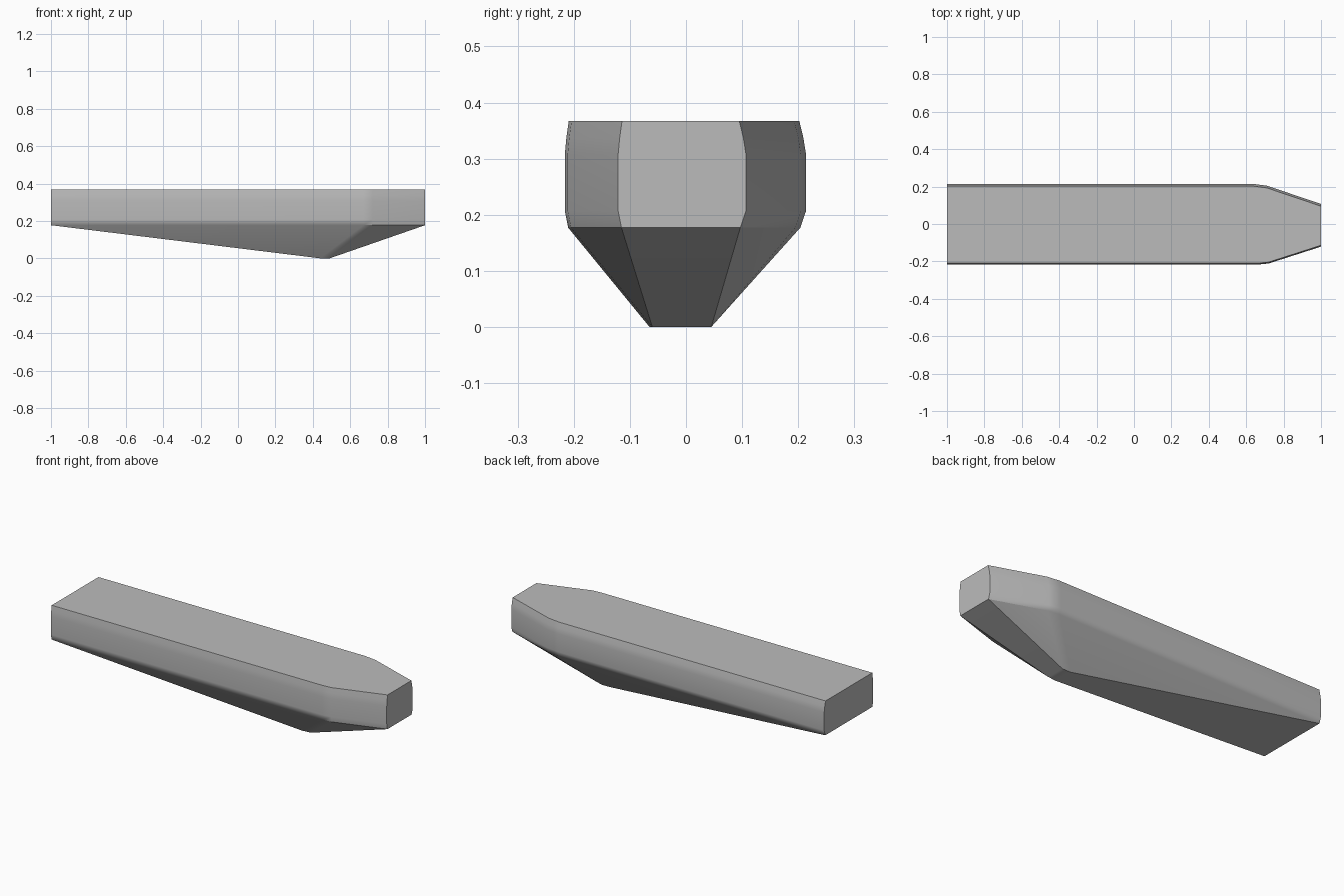
import bpy
import bmesh

cube = bpy.data.objects.get("Cube")
if cube:
    bpy.data.objects.remove(cube, do_unlink=True)

grey = bpy.data.materials.new("hull grey")
grey.use_nodes = True
colour = (0.5, 0.5, 0.5, 1)
grey.diffuse_color = colour
grey.node_tree.nodes["Principled BSDF"].inputs["Base Color"].default_value = colour

TOP, CHINE = 0.367, 0.177

# Stations from stern to bow: (side x, side y, keel x, keel y); no keel at the ends
LEFT = [(-1, 0.214, None, 0), (0.64, 0.214, 0.44, 0.045),
        (0.71, 0.205, 0.49, 0.045), (1, 0.107, None, 0)]
RIGHT = [(-1, -0.216, None, 0), (0.67, -0.216, 0.44, -0.065),
         (0.72, -0.211, 0.49, -0.06), (1, -0.121, None, 0)]


def half_section(bm, station, edge):
    """Points of one side from the deck edge down to the keel."""
    x, y, keel_x, keel_y = station
    inward = -edge if y > 0 else edge
    profile = [(inward, TOP), (inward * 0.4, TOP - 0.03), (0, TOP - 0.06),
               (0, CHINE + 0.03), (inward * 0.85, CHINE)]
    verts = [bm.verts.new((x, y + dy, z)) for dy, z in profile]
    if keel_x is None:
        verts.append(bm.verts.new(verts[-1].co))
    else:
        verts.append(bm.verts.new((keel_x, keel_y, 0)))
    return verts


# Loft the hull through closed rings
bm = bmesh.new()
rings = []
for left, right in zip(LEFT, RIGHT):
    rings.append(half_section(bm, left, 0.012)
                 + half_section(bm, right, 0.007)[::-1])
for a, b in zip(rings, rings[1:]):
    for i in range(len(a)):
        j = (i + 1) % len(a)
        bm.faces.new((a[i], a[j], b[j], b[i]))
bm.faces.new(rings[0])
bm.faces.new(rings[-1])
bmesh.ops.remove_doubles(bm, verts=bm.verts[:], dist=0.0005)
bmesh.ops.recalc_face_normals(bm, faces=bm.faces[:])

mesh = bpy.data.meshes.new("hull")
bm.to_mesh(mesh)
bm.free()
mesh.materials.append(grey)
hull = bpy.data.objects.new("hull", mesh)
bpy.context.collection.objects.link(hull)

# Soft sides with crisp deck, keel and end edges
bpy.ops.object.select_all(action="DESELECT")
hull.select_set(True)
bpy.context.view_layer.objects.active = hull
bpy.ops.object.shade_smooth_by_angle(angle=0.55)
weighted = hull.modifiers.new("weighted normals", "WEIGHTED_NORMAL")
weighted.keep_sharp = True
